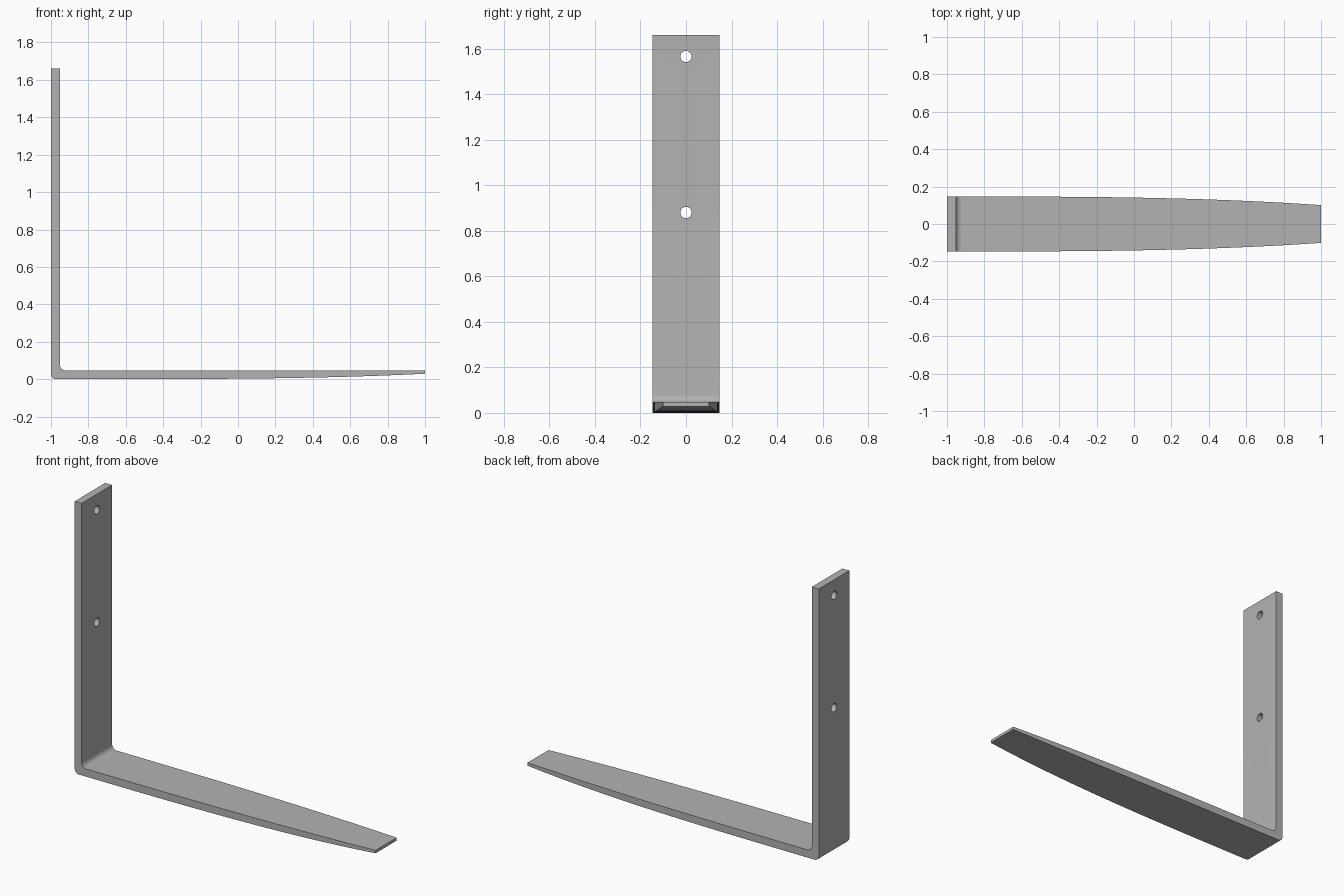
import bpy, bmesh, math
from mathutils import Matrix

if "Cube" in bpy.data.objects:
    bpy.data.objects.remove(bpy.data.objects["Cube"], do_unlink=True)

HEIGHT, THICK, WIDTH = 1.66, 0.047, 0.147   # upright height, plate thickness, half width
R_OUT, R_IN = 0.028, 0.032                  # bend radii
BEND_STEPS, ARM_STEPS = 10, 28

steel = bpy.data.materials.new("grey steel")
steel.use_nodes = True
colour = (0.45, 0.45, 0.45, 1)
steel.diffuse_color = colour
steel.node_tree.nodes["Principled BSDF"].inputs["Base Color"].default_value = colour


def half_width(x):
    return WIDTH - 0.046 * ((x + 1) / 2) ** 3


def underside(x):
    return 0.029 * ((x + 1) / 2) ** 3.5


def bend_point(edge, radius, angle):
    """Point on a corner fillet whose sharp corner is (edge - 1, edge)."""
    return (edge - 1 + radius * (1 - math.cos(angle)),
            edge + radius * (1 - math.sin(angle)))


# Pairs of outer and inner points: upright, bend, tapering arm
pairs = [((-1, HEIGHT), (THICK - 1, HEIGHT))]
for i in range(BEND_STEPS + 1):
    a = math.pi / 2 * i / BEND_STEPS
    pairs.append((bend_point(0, R_OUT, a), bend_point(THICK, R_IN, a)))
start = THICK - 1 + R_IN
for i in range(1, ARM_STEPS + 1):
    x = start + (1 - start) * i / ARM_STEPS
    pairs.append(((x, underside(x)), (x, THICK)))

# Loft a four-cornered section along the pairs
bm = bmesh.new()
sections = []
for outer, inner in pairs:
    sections.append([bm.verts.new((x, side * half_width(x), z))
                     for (x, z), side in ((outer, -1), (outer, 1), (inner, 1), (inner, -1))])
for a, b in zip(sections, sections[1:]):
    for k in range(4):
        n = (k + 1) % 4
        bm.faces.new((a[k], a[n], b[n], b[k]))
bm.faces.new(sections[0])
bm.faces.new(sections[-1])
bmesh.ops.recalc_face_normals(bm, faces=bm.faces)
mesh = bpy.data.meshes.new("shelf_bracket")
bm.to_mesh(mesh)
bm.free()
bracket = bpy.data.objects.new("shelf_bracket", mesh)
bpy.context.collection.objects.link(bracket)
mesh.materials.append(steel)

# Screw holes through the upright
bm = bmesh.new()
for z in (1.565, 0.88):
    place = Matrix.Translation((THICK / 2 - 1, 0, z)) @ Matrix.Rotation(math.pi / 2, 4, 'Y')
    bmesh.ops.create_cone(bm, cap_ends=True, segments=32, radius1=0.025, radius2=0.025,
                          depth=0.2, matrix=place)
cut_mesh = bpy.data.meshes.new("hole_cutter")
bm.to_mesh(cut_mesh)
bm.free()
cut_mesh.materials.append(steel)
cutter = bpy.data.objects.new("hole_cutter", cut_mesh)
bpy.context.collection.objects.link(cutter)
cutter.hide_render = True

bpy.ops.object.select_all(action='DESELECT')
bpy.context.view_layer.objects.active = bracket
bracket.select_set(True)
mod = bracket.modifiers.new("screw_holes", 'BOOLEAN')
mod.operation, mod.solver, mod.object = 'DIFFERENCE', 'EXACT', cutter
bpy.ops.object.modifier_apply(modifier=mod.name)
bpy.data.objects.remove(cutter, do_unlink=True)
bpy.ops.object.shade_smooth_by_angle(angle=math.radians(30))
